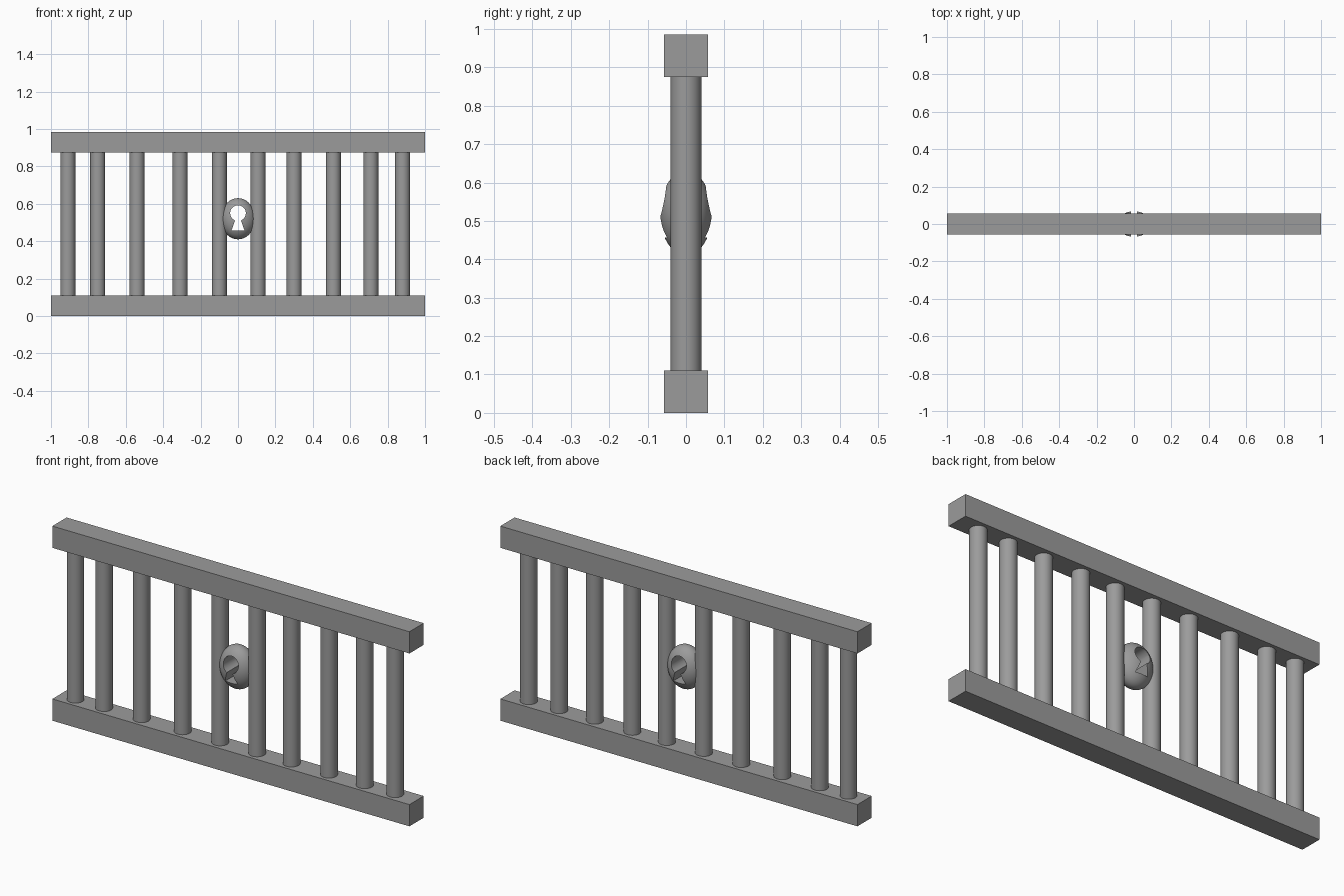
import bpy, bmesh, math

cube = bpy.data.objects.get("Cube")
if cube:
    bpy.data.objects.remove(cube, do_unlink=True)

metal = bpy.data.materials.new("grey metal")
metal.use_nodes = True
GREY = (0.33, 0.33, 0.33, 1)
metal.diffuse_color = GREY
metal.node_tree.nodes["Principled BSDF"].inputs["Base Color"].default_value = GREY


def finish(name, smooth=False):
    ob = bpy.context.object
    ob.name = name
    ob.data.materials.append(metal)
    bpy.ops.object.transform_apply(location=False, rotation=True, scale=True)
    if smooth:
        bpy.ops.object.shade_smooth_by_angle(angle=math.radians(35))
    return ob


# Top and bottom rails
RAIL_H = 0.11
TOP = 0.985
for name, z in (("bottom_rail", RAIL_H / 2), ("top_rail", TOP - RAIL_H / 2)):
    bpy.ops.mesh.primitive_cube_add(size=1, location=(0, 0, z))
    bpy.context.object.scale = (2, 0.114, RAIL_H)
    finish(name)

# Unevenly spaced round bars
for i, x in enumerate((-0.91, -0.75, -0.54, -0.31, -0.1, 0.107, 0.3, 0.51, 0.71, 0.88)):
    bpy.ops.mesh.primitive_cylinder_add(vertices=32, radius=0.04, depth=TOP - 2 * RAIL_H + 0.02,
                                        location=(x, 0, TOP / 2))
    finish(f"bar_{i + 1}", smooth=True)

# Flattened egg-shaped lock body, poles facing front and back
bpy.ops.mesh.primitive_uv_sphere_add(segments=48, ring_count=24, radius=1,
                                     location=(0, 0, 0.52), rotation=(math.pi / 2, 0, 0))
bpy.context.object.scale = (0.092, 0.11, 0.068)
lock = finish("lock")

# Keyhole cutter: one outline of round head and flared foot, pushed through
HEAD_Z, HEAD_R = 0.55, 0.042
outline = [(-0.035, 0.457), (0.035, 0.457)]
start = math.radians(-68)
sweep = 2 * math.pi - math.radians(44)
for k in range(25):
    a = start + sweep * k / 24
    outline.append((HEAD_R * math.cos(a), HEAD_Z + HEAD_R * math.sin(a)))
bm = bmesh.new()
face = bm.faces.new([bm.verts.new((x, -0.2, z)) for x, z in outline])
result = bmesh.ops.extrude_face_region(bm, geom=[face])
bmesh.ops.translate(bm, vec=(0, 0.4, 0),
                    verts=[g for g in result["geom"] if isinstance(g, bmesh.types.BMVert)])
bmesh.ops.recalc_face_normals(bm, faces=bm.faces)
mesh = bpy.data.meshes.new("keyhole_cutter")
bm.to_mesh(mesh)
bm.free()
mesh.materials.append(metal)
cutter = bpy.data.objects.new("keyhole_cutter", mesh)
bpy.context.collection.objects.link(cutter)

# Cut the keyhole, then remove the cutter
cut = lock.modifiers.new("keyhole", "BOOLEAN")
cut.operation = "DIFFERENCE"
cut.solver = "EXACT"
cut.object = cutter
bpy.ops.object.select_all(action="DESELECT")
lock.select_set(True)
bpy.context.view_layer.objects.active = lock
bpy.ops.object.modifier_apply(modifier="keyhole")
bpy.data.objects.remove(cutter, do_unlink=True)
bpy.ops.object.shade_smooth_by_angle(angle=math.radians(35))
